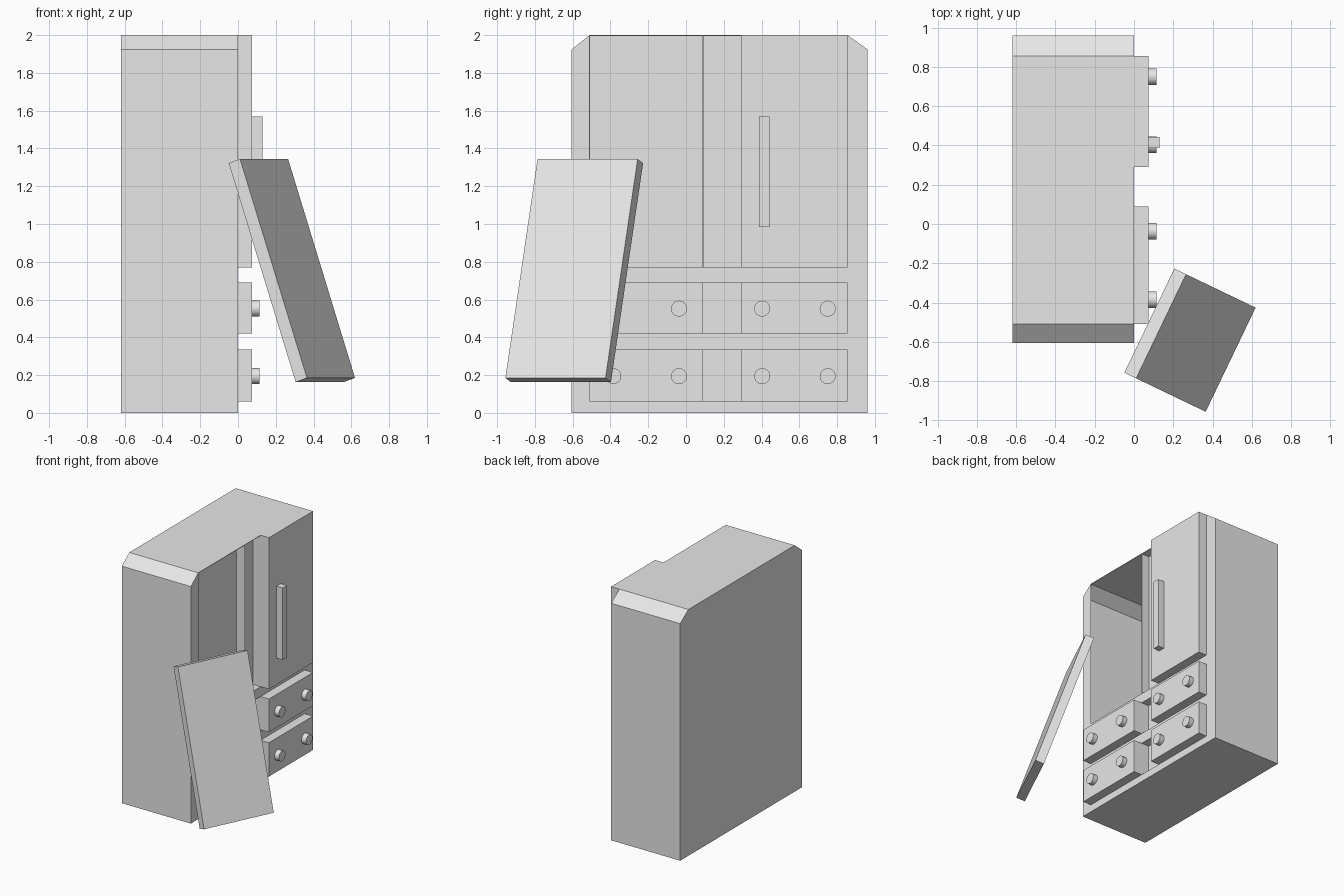
import bpy, bmesh, math
from mathutils import Matrix, Vector

cube = bpy.data.objects.get("Cube")
if cube:
    bpy.data.objects.remove(cube, do_unlink=True)

grey = bpy.data.materials.new("plain_grey")
grey.use_nodes = True
grey.diffuse_color = (0.8, 0.8, 0.8, 1)
grey.node_tree.nodes["Principled BSDF"].inputs["Base Color"].default_value = (0.8, 0.8, 0.8, 1)


def finish(name, bm):
    mesh = bpy.data.meshes.new(name)
    bm.to_mesh(mesh)
    bm.free()
    mesh.materials.append(grey)
    obj = bpy.data.objects.new(name, mesh)
    bpy.context.collection.objects.link(obj)
    return obj


def box(name, x, y, z):
    """Box from three (low, high) ranges."""
    size = [b - a for a, b in (x, y, z)]
    mid = [(a + b) / 2 for a, b in (x, y, z)]
    bm = bmesh.new()
    bmesh.ops.create_cube(bm, size=1, matrix=Matrix.Translation(mid) @ Matrix.Diagonal((*size, 1)))
    return finish(name, bm)


# Main layout
BACK, FRONT, RECESS, WALL = -0.62, 0.075, -0.07, 0.006
Y0, Y1, Y2, Y3 = -0.51, 0.09, 0.29, 0.855
ROWS = [(0.06, 0.335), (0.42, 0.69)]
DOOR = (0.77, 2.0)

# Cabinet shell: chamfered outline swept in depth, front open between two posts
outline = [(-0.605, 0), (-0.605, 1.925), (Y0, 2), (Y3, 2), (0.96, 1.925), (0.96, 0), (Y3, 0), (Y0, 0)]
bm = bmesh.new()
rear = [bm.verts.new((BACK, y, z)) for y, z in outline]
fore = [bm.verts.new((0, y, z)) for y, z in outline]
bm.faces.new(rear)
for i in range(len(outline)):
    j = (i + 1) % len(outline)
    bm.faces.new((rear[i], fore[i], fore[j], rear[j]))
bm.faces.new([fore[i] for i in (0, 7, 2, 1)])
bm.faces.new([fore[i] for i in (3, 6, 5, 4)])
bmesh.ops.recalc_face_normals(bm, faces=bm.faces)
# Make sure the shell faces outward
bm.faces.ensure_lookup_table()
if bm.faces[0].normal.x > 0:
    bmesh.ops.reverse_faces(bm, faces=bm.faces)
shell = finish("cabinet_shell", bm)
thick = shell.modifiers.new("wall_thickness", "SOLIDIFY")
thick.thickness = WALL
thick.offset = -1

# Front rails between the openings, deeper beside the centre recess
rails = [(0, ROWS[0][0]), (ROWS[0][1], ROWS[1][0]), (ROWS[1][1], DOOR[0])]
for n, span in enumerate(rails):
    box(f"front_rail_{n + 1}", (-WALL, 0), (Y0, Y3), span)
    box(f"rail_ledge_{n + 1}", (RECESS, -WALL), (Y1, Y2), span)

# Recessed centre column
box("centre_panel", (RECESS - WALL, RECESS), (Y1, Y2), (0.01, 1.995))
box("bay_divider", (RECESS, 0), (Y1 - WALL / 2, Y1 + WALL / 2), (DOOR[0], 1.995))

# Closed door and its handle
box("closed_door", (RECESS, FRONT), (Y2, Y3), DOOR)
box("door_handle", (FRONT, 0.13), (0.387, 0.442), (0.985, 1.57))

# Drawers with round knobs
for r, row in enumerate(ROWS):
    for c, (span, knobs) in enumerate((((Y0, Y1), (-0.385, -0.037)), ((Y2, Y3), (0.403, 0.75)))):
        box(f"drawer_{r + 1}_{c + 1}", (RECESS, FRONT), span, row)
        for k, y in enumerate(knobs):
            bm = bmesh.new()
            place = Matrix.Translation((FRONT + 0.02, y, sum(row) / 2 - 0.003)) @ Matrix.Rotation(math.pi / 2, 4, "Y")
            bmesh.ops.create_cone(bm, cap_ends=True, segments=32, radius1=0.042,
                                  radius2=0.042, depth=0.04, matrix=place)
            for f in bm.faces:
                f.smooth = len(f.verts) == 4
            for e in bm.edges:
                e.smooth = all(len(f.verts) == 4 for f in e.link_faces)
            finish(f"drawer_knob_{r + 1}_{c + 1}_{k + 1}", bm)

# Loose door leaning against the front
across = Vector((0.433, 0.902, 0)).normalized()
up = Vector((-0.29, 0.138, 0.947)).normalized()
out = across.cross(up).normalized()
up = out.cross(across)
loose = box("loose_door", (-0.07, 0), (-0.294, 0.294), (-0.612, 0.612))
turn = Matrix((out, across, up)).transposed().to_4x4()
loose.matrix_world = Matrix.Translation((0.315, -0.606, 0.765)) @ turn
